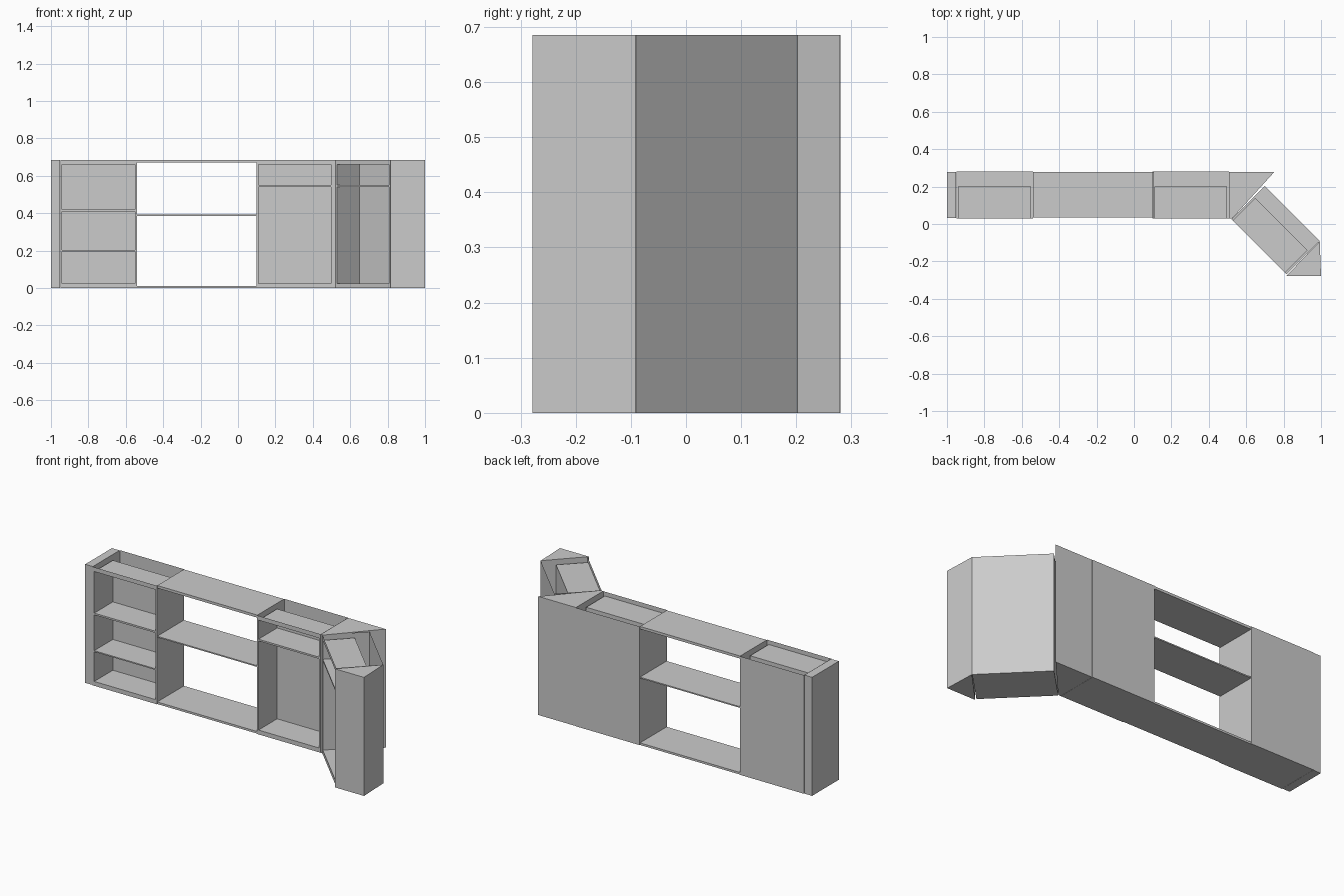
import bpy, bmesh
from math import radians
from mathutils import Matrix

cube = bpy.data.objects.get("Cube")
if cube:
    bpy.data.objects.remove(cube, do_unlink=True)

HEIGHT, DEPTH, FRONT = 0.685, 0.25, 0.03
BACK = FRONT + DEPTH
NICHE_DEPTH, NICHE_LOW, NICHE_HIGH = 0.17, 0.025, 0.66

grey = bpy.data.materials.new("plain grey")
grey.use_nodes = True
colour = (0.6, 0.6, 0.6, 1)
grey.diffuse_color = colour
grey.node_tree.nodes["Principled BSDF"].inputs["Base Color"].default_value = colour


def finish(name, bm, matrix=Matrix()):
    bmesh.ops.recalc_face_normals(bm, faces=bm.faces)
    mesh = bpy.data.meshes.new(name)
    bm.to_mesh(mesh)
    bm.free()
    mesh.materials.append(grey)
    obj = bpy.data.objects.new(name, mesh)
    obj.matrix_world = matrix
    bpy.context.collection.objects.link(obj)


def prism(name, outline, low, high, matrix=Matrix()):
    """Solid made by raising a plan outline."""
    bm = bmesh.new()
    base = bm.faces.new([bm.verts.new((x, y, low)) for x, y in outline])
    top = bmesh.ops.extrude_face_region(bm, geom=[base])["geom"]
    moved = [v for v in top if isinstance(v, bmesh.types.BMVert)]
    bmesh.ops.translate(bm, verts=moved, vec=(0, 0, high - low))
    if base.is_valid and len(bm.faces) < len(outline) + 2:
        bmesh.ops.holes_fill(bm, edges=bm.edges)
    finish(name, bm, matrix)


def board(name, x0, x1, y0, y1, low, high, matrix=Matrix()):
    prism(name, [(x0, y0), (x1, y0), (x1, y1), (x0, y1)], low, high, matrix)


def cabinet(name, x, y, width, angle, shelves):
    """Thin open-topped shell with a recessed niche in its front."""
    matrix = Matrix.Translation((x, y, 0)) @ Matrix.Rotation(radians(angle), 4, "Z")
    margin = 0.01
    bm = bmesh.new()

    def ring(x0, x1, z0, z1, depth):
        corners = [(x0, z0), (x1, z0), (x1, z1), (x0, z1)]
        return [bm.verts.new((cx, depth, cz)) for cx, cz in corners]

    def bridge(a, b, sides):
        for i in sides:
            j = (i + 1) % 4
            bm.faces.new((a[i], a[j], b[j], b[i]))

    inner = (margin, width - margin, NICHE_LOW, NICHE_HIGH)
    outer = (0, width, 0, HEIGHT)
    front, back = ring(*outer, 0), ring(*outer, DEPTH)
    mouth, rear = ring(*inner, 0), ring(*inner, NICHE_DEPTH)
    bridge(front, mouth, range(4))
    bridge(mouth, rear, range(4))
    bridge(front, back, (0, 1, 3))  # the top side stays open
    bm.faces.new(rear)
    bm.faces.new(back)
    finish(name + "_shell", bm, matrix)
    for i, (low, high) in enumerate(shelves):
        board(f"{name}_shelf_{i + 1}", margin, width - margin, 0, NICHE_DEPTH,
              low, high, matrix)


# Three cabinets
cabinet("right_cabinet", -0.95, FRONT, 0.41, 0, [(0.196, 0.203), (0.41, 0.42)])
cabinet("centre_cabinet", 0.1, FRONT, 0.408, 0, [(0.54, 0.55)])
cabinet("angled_cabinet", 0.522, 0.026, 0.415, -45, [(0.54, 0.55)])

# Open middle bay
board("bay_bottom", -0.54, 0.1, FRONT + 0.004, BACK - 0.003, 0, 0.012)
board("bay_shelf", -0.54, 0.108, FRONT + 0.004, BACK - 0.003, 0.385, 0.392)
board("bay_top", -0.54, 0.1, FRONT + 0.004, BACK - 0.003, 0.67, HEIGHT)

# Solid end pieces and corner filler
board("right_end_block", -1, -0.951, FRONT + 0.003, BACK - 0.003, 0, HEIGHT)
prism("corner_filler", [(0.509, FRONT), (0.525, FRONT), (0.75, 0.278), (0.509, 0.278)],
      0, HEIGHT)
prism("left_end_block", [(0.815, -0.278), (1, -0.278), (0.993, -0.092)], 0, HEIGHT)
